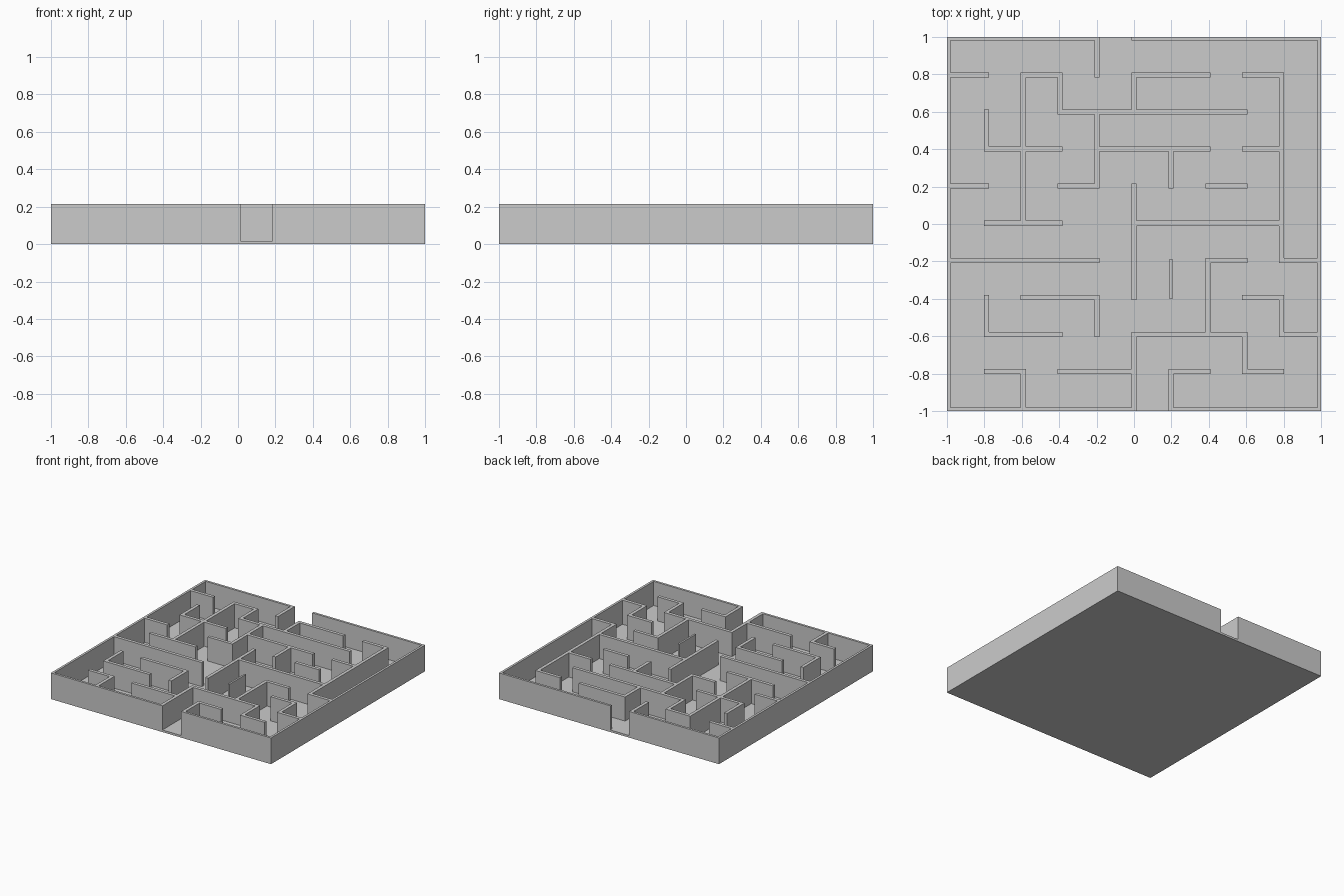
import bpy, bmesh

if "Cube" in bpy.data.objects:
    bpy.data.objects.remove(bpy.data.objects["Cube"])

FLOOR, TOP, HALF = 0.017, 0.215, 0.0135

# Wall runs on an 11 x 11 lattice: line -> list of (start, end)
rows = {
    5: [(-5, -1), (0, 5)],
    4: [(-5, -4), (-3, -2), (0, 2), (3, 4)],
    3: [(-2, 3)],
    2: [(-4, -2), (-1, 2), (3, 4)],
    1: [(-5, -4), (-2, -1), (2, 3)],
    0: [(-4, -2), (0, 4)],
    -1: [(-5, -1), (2, 3), (4, 5)],
    -2: [(-3, -1), (3, 4)],
    -3: [(-4, -2), (0, 3), (4, 5)],
    -4: [(-4, -3), (-2, 0), (1, 2), (3, 4)],
    -5: [(-5, 0), (1, 5)],
}
cols = {
    -5: [(-5, 5)],
    -4: [(2, 3), (-3, -2)],
    -3: [(0, 4), (-5, -4)],
    -2: [(3, 4)],
    -1: [(4, 5), (1, 3), (-3, -2)],
    0: [(3, 4), (-2, 1), (-5, -3)],
    1: [(1, 2), (-5, -4)],
    2: [(-3, -1)],
    3: [(-4, -3)],
    4: [(-1, 4), (-3, -2)],
    5: [(-5, 5)],
}

# Cells alternate wall thickness (even index) and corridor width (odd index)
wall = set()
for line, runs in rows.items():
    for a, b in runs:
        wall |= {(k, 2 * line + 10) for k in range(2 * a + 10, 2 * b + 11)}
for line, runs in cols.items():
    for a, b in runs:
        wall |= {(2 * line + 10, k) for k in range(2 * a + 10, 2 * b + 11)}


def edges(pitch, shift):
    inner = [i * pitch + shift + s for i in range(-4, 5) for s in (-HALF, HALF)]
    return [-1, -0.981] + inner + [0.981, 1]


xs, ys = edges(0.1972, 0.0), edges(0.198, 0.004)

bm = bmesh.new()
cache = {}


def vert(i, j, z):
    if (i, j, z) not in cache:
        cache[i, j, z] = bm.verts.new((xs[i], ys[j], z))
    return cache[i, j, z]


def face(*pts):
    bm.faces.new([vert(*p) for p in pts])


for i in range(21):
    for j in range(21):
        solid = (i, j) in wall
        z = TOP if solid else FLOOR
        ring = [(i, j), (i + 1, j), (i + 1, j + 1), (i, j + 1)]
        face(*[(a, b, z) for a, b in ring])
        face(*[(a, b, 0) for a, b in reversed(ring)])
        for k, (di, dj) in enumerate([(0, -1), (1, 0), (0, 1), (-1, 0)]):
            p, q = ring[k], ring[(k + 1) % 4]
            n = (i + di, j + dj)
            if solid and n not in wall:
                face((*p, FLOOR), (*q, FLOOR), (*q, TOP), (*p, TOP))
            if not (0 <= n[0] < 21 and 0 <= n[1] < 21):
                face((*p, 0), (*q, 0), (*q, FLOOR), (*p, FLOOR))

bmesh.ops.recalc_face_normals(bm, faces=bm.faces)
mesh = bpy.data.meshes.new("maze_board")
bm.to_mesh(mesh)
bm.free()
bpy.context.collection.objects.link(bpy.data.objects.new("maze_board", mesh))

# One thinner free-standing wall
bpy.ops.mesh.primitive_cube_add(size=1, location=(0.197, -0.293, (TOP + 0.005) / 2))
thin = bpy.context.object
thin.name = "thin_wall"
thin.scale = (0.015, 0.214, TOP - 0.005)
